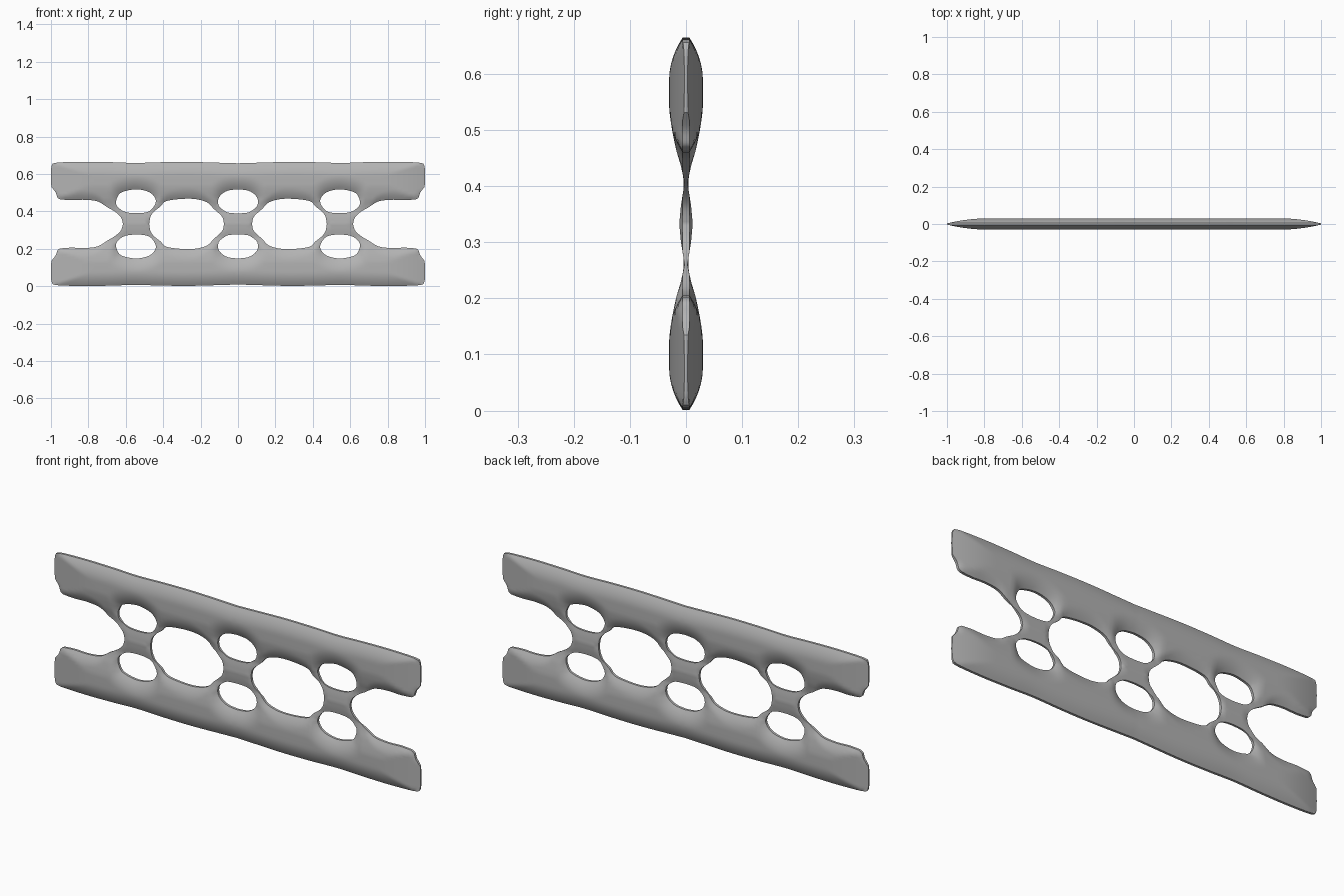
import bpy, bmesh, math
from mathutils import Vector
from mathutils.geometry import delaunay_2d_cdt, intersect_point_line

if "Cube" in bpy.data.objects:
    bpy.data.objects.remove(bpy.data.objects["Cube"])

MID = 0.333   # height of the horizontal symmetry plane


def spline(pts, closed=False, steps=6):
    """Smooth curve through the points; leaves out the last point."""
    p = [Vector(q) for q in pts]
    n = len(p)
    out = []
    for i in range(n if closed else n - 1):
        if closed:
            a, b, c, d = (p[(i + k) % n] for k in (-1, 0, 1, 2))
        else:
            a, b, c, d = (p[min(max(i + k, 0), n - 1)] for k in (-1, 0, 1, 2))
        for s in range(steps):
            t = s / steps
            out.append(0.5 * (2 * b + (c - a) * t + (2 * a - 5 * b + 4 * c - d) * t * t
                              + (3 * b - a - 3 * c + d) * t ** 3))
    return out


# Outline of one quarter (x, z): rail, end cap, open end, window, small holes
bottom = [(0, .009), (.1, .006), (.25, .002), (.4, .003), (.55, .007),
          (.68, .003), (.82, .001), (.95, .004), (.99, .01)]
cap = [(.99, .01), (.998, .03), (1, .08), (.998, .135)]
chamfer = [(.998, .135), (.975, .165), (.965, .192), (.95, .202)]
open_end = [(.95, .202), (.89, .206), (.82, .204), (.75, .213), (.70, .243),
            (.655, .27), (.625, .3), (.615, MID)]
window = [(.475, MID), (.468, .295), (.45, .268), (.415, .24), (.385, .212), (.31, .2),
          (.23, .2), (.165, .218), (.13, .252), (.085, .295), (.075, MID)]
centre_hole = [(0, .277), (.05, .273), (.08, .258), (.103, .235), (.105, .2),
               (.085, .172), (.05, .154), (0, .148)]
side_hole = [(.545, .276), (.6, .27), (.635, .25), (.652, .225), (.645, .19), (.62, .163),
             (.545, .148), (.475, .163), (.443, .195), (.442, .225), (.465, .258), (.495, .272)]

paths = [bottom, cap, chamfer, open_end, [open_end[-1], window[0]], window,
         [window[-1], (0, MID)], [(0, MID), centre_hole[0]], centre_hole,
         [centre_hole[-1], bottom[0]]]
outline = [q for path in paths for q in spline(path)]
hole = spline(side_hole, closed=True, steps=4)


def ring_edges(loop):
    return list(zip(loop, loop[1:] + loop[:1]))


def on_plane(a, b):
    return max(a.x, b.x) < 1e-4 or min(a.y, b.y) > MID - 1e-4


edges_all = ring_edges(outline) + ring_edges(hole)
rim = [e for e in edges_all if not on_plane(*e)]


def inside(p):
    odd = False
    for a, b in edges_all:
        if (a.y > p.y) != (b.y > p.y):
            if p.x < a.x + (p.y - a.y) * (b.x - a.x) / (b.y - a.y):
                odd = not odd
    return odd


def rim_distance(p):
    best = 9.0
    for a, b in rim:
        d = b - a
        t = min(1, max(0, (p - a).dot(d) / max(d.length_squared, 1e-12)))
        best = min(best, (a + d * t - p).length)
    return best


def bulge(t):
    t = min(1, max(0, t))
    return t * (2 - t)


LEVELS = [(0, .03), (.13, .03), (.16, .026), (.2, .018), (.23, .009),
          (.26, .0025), (.3, .009), (MID, .012)]


def half_depth(p):
    """Pillowed depth: full along the rail, thin at rims, ends and necks."""
    level = LEVELS[-1][1]
    for (z0, h0), (z1, h1) in zip(LEVELS, LEVELS[1:]):
        if z0 <= p.y <= z1:
            level = h0 + (h1 - h0) * (p.y - z0) / (z1 - z0)
            break
    edge = .006 + .024 * bulge(rim_distance(p) / .075)
    end = .003 + .027 * bulge((1 - p.x) / .22)
    return min(level, edge, end)


# Triangulate the quarter with a grid of inner points
points = outline + hole
n, m = len(outline), len(hole)
links = [(i, (i + 1) % n) for i in range(n)]
links += [(n + i, n + (i + 1) % m) for i in range(m)]
for i in range(1, 50):
    for j in range(1, 28):
        p = Vector((i * .02, j * .012))
        if inside(p) and rim_distance(p) > .006 and p.y < MID - .004:
            points.append(p)
flat, _, tris, *_ = delaunay_2d_cdt(points, links, [], 0, 1e-6)

bm = bmesh.new()
verts = [bm.verts.new((p.x, -half_depth(p), p.y - MID)) for p in flat]
for tri in tris:
    if inside(sum((flat[i] for i in tri), Vector((0, 0))) / len(tri)):
        bm.faces.new([verts[i] for i in tri])
bmesh.ops.delete(bm, geom=[v for v in bm.verts if not v.link_faces], context='VERTS')

# Rim walls running back to the middle plane
walls = [e for e in bm.edges if e.is_boundary
         and not all(v.co.x < 1e-4 for v in e.verts)
         and not all(v.co.z > -1e-4 for v in e.verts)]
made = bmesh.ops.extrude_edge_only(bm, edges=walls)
for v in made["geom"]:
    if isinstance(v, bmesh.types.BMVert):
        v.co.y = 0
bmesh.ops.recalc_face_normals(bm, faces=bm.faces[:])
if sum(f.normal.y * f.calc_area() for f in bm.faces) > 0:
    bmesh.ops.reverse_faces(bm, faces=bm.faces[:])

mesh = bpy.data.meshes.new("ladder_panel")
bm.to_mesh(mesh)
bm.free()
panel = bpy.data.objects.new("ladder_panel", mesh)
panel.location.z = MID
bpy.context.collection.objects.link(panel)

# Single plain grey finish
grey = bpy.data.materials.new("plain_grey")
grey.use_nodes = True
colour = (.45, .45, .45, 1)
grey.diffuse_color = colour
grey.node_tree.nodes["Principled BSDF"].inputs["Base Color"].default_value = colour
mesh.materials.append(grey)

bpy.ops.object.select_all(action='DESELECT')
panel.select_set(True)
bpy.context.view_layer.objects.active = panel
bpy.ops.object.shade_smooth_by_angle(angle=math.radians(35))

# Mirror the quarter to all sides
mirror = panel.modifiers.new("all_sides", 'MIRROR')
mirror.use_axis = (True, True, True)
mirror.merge_threshold = .0002
